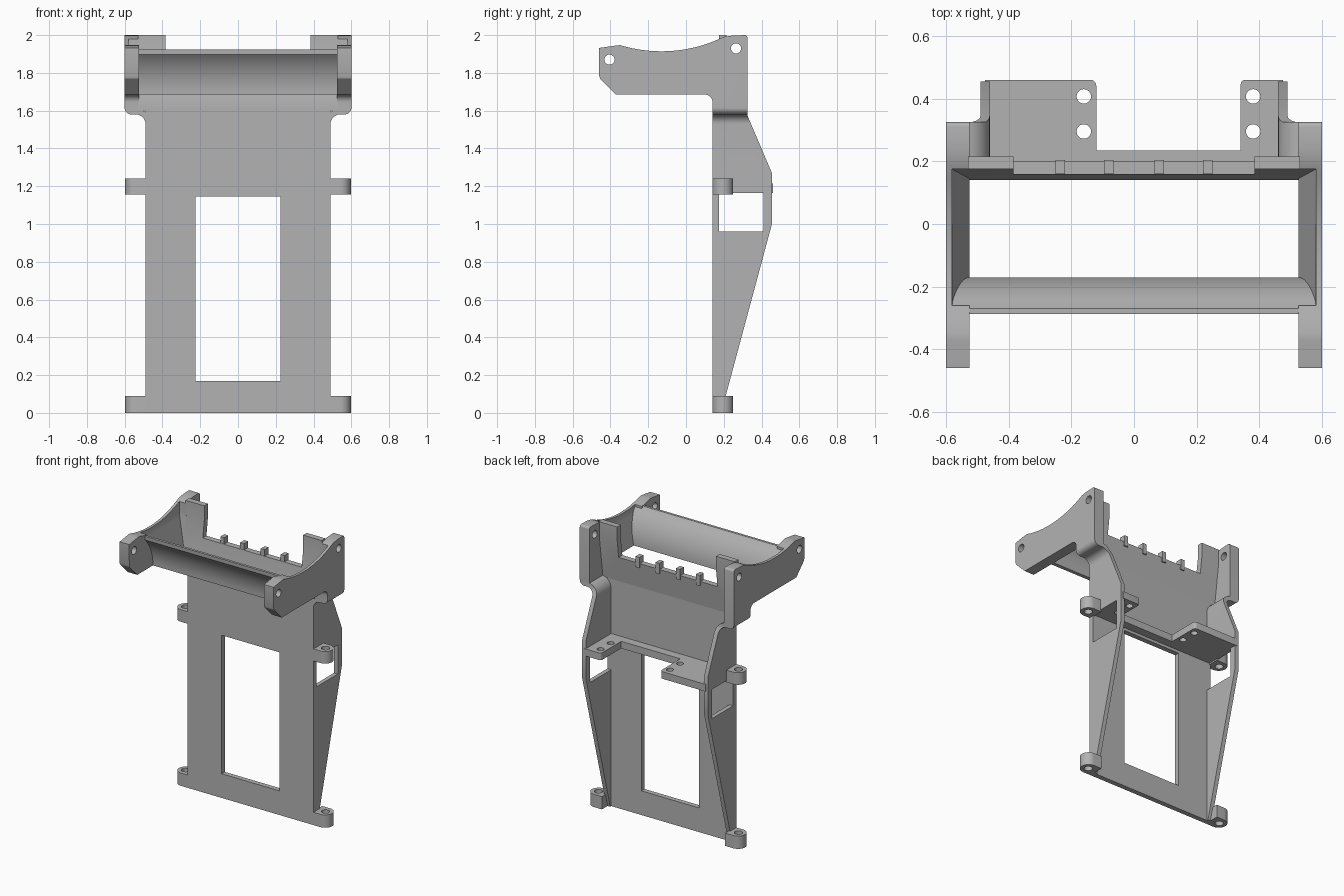
import bpy, bmesh, math

cube = bpy.data.objects.get("Cube")
if cube:
    bpy.data.objects.remove(cube, do_unlink=True)

grey = bpy.data.materials.new("matte grey")
grey.use_nodes = True
GREY = (0.45, 0.45, 0.45, 1)
grey.diffuse_color = GREY
grey.node_tree.nodes["Principled BSDF"].inputs["Base Color"].default_value = GREY


def loft(name, rings):
    """Solid skinned through rings of equal length, capped at both ends."""
    bm = bmesh.new()
    rows = [[bm.verts.new(p) for p in ring] for ring in rings]
    n = len(rows[0])
    for low, high in zip(rows, rows[1:]):
        for i in range(n):
            j = (i + 1) % n
            bm.faces.new((low[i], low[j], high[j], high[i]))
    bm.faces.new(rows[0])
    bm.faces.new(rows[-1])
    bmesh.ops.recalc_face_normals(bm, faces=bm.faces)
    mesh = bpy.data.meshes.new(name)
    bm.to_mesh(mesh)
    bm.free()
    mesh.materials.append(grey)
    obj = bpy.data.objects.new(name, mesh)
    bpy.context.collection.objects.link(obj)
    return obj


def prism(name, pts, axis, a, b):
    """Extrude a 2D profile along an axis from a to b."""
    place = {"x": lambda p, t: (t, p[0], p[1]),
             "y": lambda p, t: (p[0], t, p[1]),
             "z": lambda p, t: (p[0], p[1], t)}[axis]
    return loft(name, [[place(p, t) for p in pts] for t in (a, b)])


def arc(cx, cy, r, start, end, steps=10):
    angles = [math.radians(start + (end - start) * i / steps) for i in range(steps + 1)]
    return [(cx + r * math.cos(t), cy + r * math.sin(t)) for t in angles]


def rect(x0, y0, x1, y1):
    return [(x0, y0), (x1, y0), (x1, y1), (x0, y1)]


def circle(x, y, r):
    return arc(x, y, r, 0, 345, 23)


def boolean(obj, operation, *tools):
    """Apply boolean operations and delete the tool objects."""
    for tool in tools:
        tool.hide_render = True
        mod = obj.modifiers.new("shape", "BOOLEAN")
        mod.operation, mod.solver, mod.object = operation, "EXACT", tool
        graph = bpy.context.evaluated_depsgraph_get()
        mesh = bpy.data.meshes.new_from_object(obj.evaluated_get(graph))
        obj.modifiers.clear()
        obj.data = mesh
        bpy.data.objects.remove(tool, do_unlink=True)


parts = []

# Main plate with its tall window
plate = prism("back_plate", rect(-0.49, 0, 0.49, 1.6), "y", 0.14, 0.175)
boolean(plate, "DIFFERENCE",
        prism("window_cutter", rect(-0.225, 0.17, 0.225, 1.145), "y", 0, 0.3))
parts.append(plate)

# Leaning upper wall, notched along the middle
wall_profile = [(0.14, 1.6), (0.175, 1.6), (0.215, 1.9), (0.215, 2), (0.175, 2),
                (0.175, 1.9), (0.145, 1.685), (0.14, 1.66)]
wall = prism("upper_wall", wall_profile, "x", -0.53, 0.53)
boolean(wall, "DIFFERENCE",
        prism("notch_cutter", rect(-0.385, 1.78, 0.385, 2.2), "y", 0, 0.4))
parts.append(wall)

# Comb teeth on the notch
for i, x in enumerate((-0.235, -0.08, 0.08, 0.235)):
    parts.append(prism(f"comb_tooth_{i + 1}", rect(x - 0.015, 0.16, x + 0.015, 0.204),
                       "z", 1.75, 1.825))

# Curved blade between the front arms
BLADE_Y, BLADE_Z, BLADE_R = -0.496, 1.685, 0.326
inner = arc(BLADE_Y, BLADE_Z, BLADE_R, 0, 43.6)
front = arc(BLADE_Y, BLADE_Z, 0.3, 45.3, 0)
parts.append(prism("front_blade", inner + [(-0.27, 1.925), (-0.287, 1.925)] + front,
                   "x", -0.58, 0.58))

# Side outline: arm with a dished top, and the tapering flange under it
dish = [(-0.13 + 0.055 * i, 1.914 + 0.75 - math.sqrt(0.75 ** 2 - (0.055 * i) ** 2))
        for i in range(-4, 7)]
side_profile = ([(-0.46, 1.932), (-0.37, 1.945)] + dish
                + [(0.24, 1.997)] + arc(0.31, 1.985, 0.015, 90, 0, 4)
                + [(0.325, 1.575), (0.455, 1.27), (0.455, 1.0), (0.186, 0), (0.14, 0)]
                + arc(0.1, 1.645, 0.04, 0, 90, 8)
                + [(-0.37, 1.685), (-0.455, 1.77), (-0.46, 1.785)])
# Front outline of one side: thin flange flaring outward to the arm
side_section = ([(0.46, -0.1), (0.49, -0.1)]
                + arc(0.54, 1.53, 0.05, 180, 90)
                + arc(0.565, 1.615, 0.035, -90, 0)
                + [(0.6, 2.2), (0.525, 2.2)]
                + arc(0.54, 1.53, 0.08, 101, 180))


def pocket_cutter():
    """Tapered opening between the arms, following the blade in front."""
    levels = [(1.6, 0.52 - 0.0167, -0.17, 0.133)]
    for y, z in inner:
        t = min(1, (z - BLADE_Z) / 0.215)
        levels.append((z, 0.525 + 0.055 * t, y, 0.145 + 0.03 * t))
    levels.append((2.2, 0.58, inner[-1][0], 0.175))
    return loft("pocket_cutter", [[(x * sx, y, z) for sx, y in
                                   ((-1, y0), (1, y0), (1, y1), (-1, y1))]
                                  for z, x, y0, y1 in levels])


for side, s in (("left", 1), ("right", -1)):
    frame = prism(f"{side}_side_frame", side_profile, "x", s * 0.4, s * 0.7)
    boolean(frame, "INTERSECT",
            prism("section", [(s * x, z) for x, z in side_section], "y", -0.7, 0.7))
    boolean(frame, "DIFFERENCE", pocket_cutter(),
            prism("opening", rect(0.175, 0.96, 0.41, 1.165), "x", s * 0.3, s * 0.8),
            prism("front_hole", circle(-0.405, 1.87, 0.027), "x", s * 0.3, s * 0.8),
            prism("rear_hole", circle(0.265, 1.93, 0.027), "x", s * 0.3, s * 0.8))
    parts.append(frame)

    # Screw lugs at the bottom and mid height
    for level, z0, z1 in (("lower", 0, 0.09), ("upper", 1.155, 1.24)):
        outline = [(0.48, 0.14)] + arc(0.542, 0.195, 0.055, -90, 90, 16) + [(0.48, 0.25)]
        lug = prism(f"{side}_{level}_lug", [(s * x, y) for x, y in outline], "z", z0, z1)
        boolean(lug, "DIFFERENCE",
                prism("lug_hole", circle(s * 0.545, 0.195, 0.027), "z", z0 - 0.1, z1 + 0.1))
        parts.append(lug)

# Rear shelf with an off-centre cutout and four screw holes
shelf_outline = ([(-0.475, 0.16), (0.475, 0.16), (0.475, 0.46)]
                 + arc(0.355, 0.445, 0.015, 90, 180, 4)
                 + [(0.34, 0.235), (-0.12, 0.235)]
                 + arc(-0.14, 0.44, 0.02, 0, 90, 4) + [(-0.475, 0.46)])
shelf = prism("rear_shelf", shelf_outline, "z", 1.165, 1.215)
for x in (-0.16, 0.38):
    for y in (0.295, 0.407):
        boolean(shelf, "DIFFERENCE", prism("screw_hole", circle(x, y, 0.023), "z", 1, 1.4))
parts.append(shelf)

# Smooth curved faces, keep the edges crisp
bpy.ops.object.select_all(action="DESELECT")
for obj in parts:
    obj.select_set(True)
bpy.context.view_layer.objects.active = parts[0]
bpy.ops.object.shade_smooth_by_angle(angle=math.radians(25))
